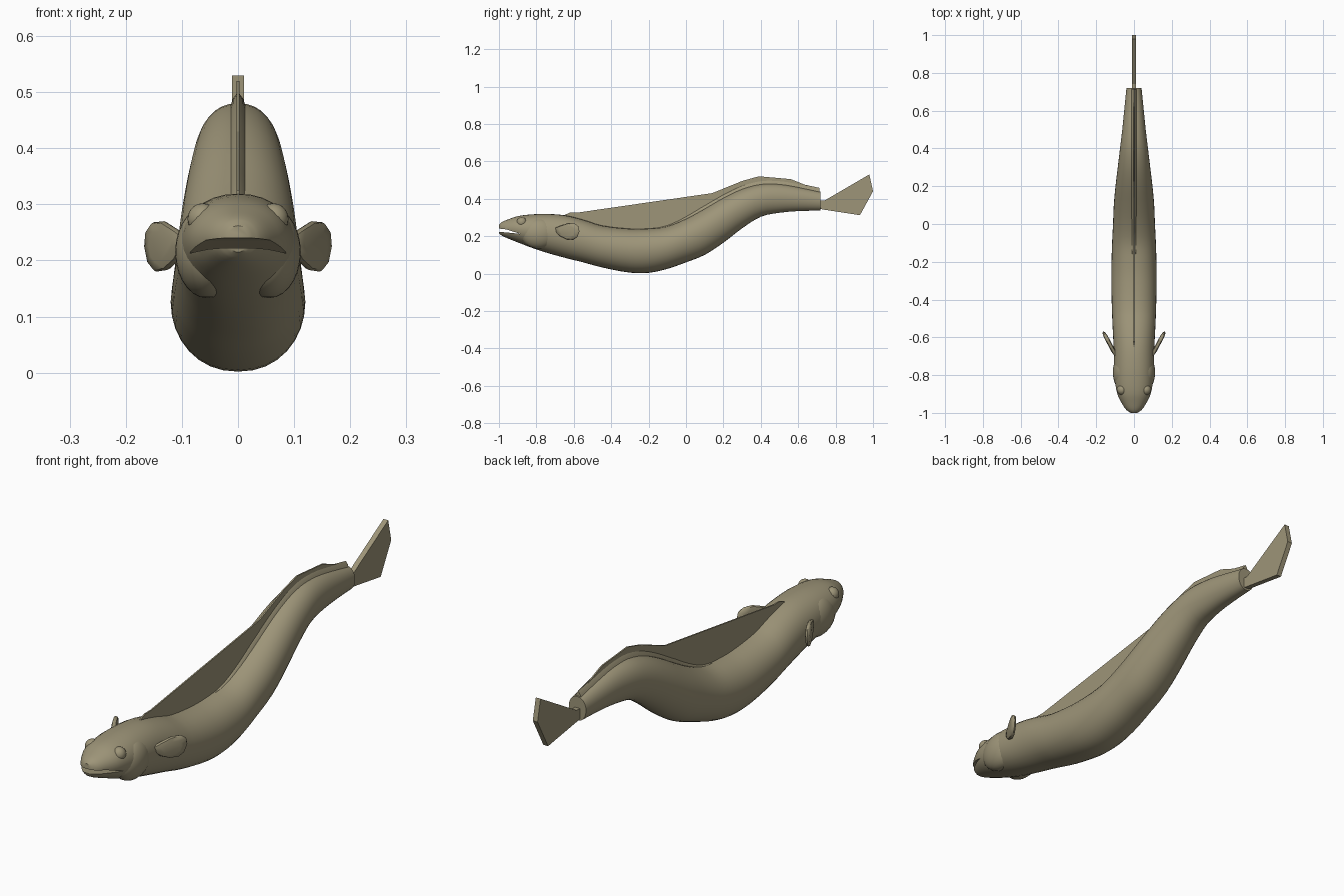
import bpy, bmesh, math
from mathutils import Vector

if "Cube" in bpy.data.objects:
    bpy.data.objects.remove(bpy.data.objects["Cube"])

skin = bpy.data.materials.new("olive_skin")
skin.diffuse_color = (0.34, 0.30, 0.19, 1)
skin.use_nodes = True
skin.node_tree.nodes["Principled BSDF"].inputs["Base Color"].default_value = skin.diffuse_color


def finish(name, bm, angle=40):
    bmesh.ops.recalc_face_normals(bm, faces=bm.faces)
    me = bpy.data.meshes.new(name)
    bm.to_mesh(me)
    bm.free()
    me.materials.append(skin)
    ob = bpy.data.objects.new(name, me)
    bpy.context.collection.objects.link(ob)
    bpy.ops.object.select_all(action='DESELECT')
    ob.select_set(True)
    bpy.context.view_layer.objects.active = ob
    if angle:
        bpy.ops.object.shade_smooth_by_angle(angle=math.radians(angle))
    return ob


def loft(bm, rings):
    rows = [[bm.verts.new(p) for p in r] for r in rings]
    n = len(rows[0])
    for a, b in zip(rows, rows[1:]):
        for i in range(n):
            bm.faces.new((a[i], a[(i + 1) % n], b[(i + 1) % n], b[i]))
    bm.faces.new(rows[0])
    bm.faces.new(rows[-1])


def slab(name, pts, t):
    """Upright sheet from a (y, z) outline, half thickness t."""
    bm = bmesh.new()
    loft(bm, [[(x, y, z) for y, z in pts] for x in (-t, t)])
    bmesh.ops.triangulate(bm, faces=[f for f in bm.faces if len(f.verts) > 4])
    return finish(name, bm, 0)


# body stations: y, bottom z, top z, half width
ST = [(-1.0, .215, .262, .018), (-.985, .203, .275, .04), (-.95, .187, .29, .064),
      (-.9, .167, .307, .088), (-.83, .14, .316, .101), (-.75, .113, .319, .106),
      (-.65, .085, .312, .108), (-.55, .06, .288, .113), (-.45, .033, .257, .117),
      (-.3, .005, .24, .12), (-.2, .004, .241, .119), (-.1, .025, .253, .116),
      (.0, .06, .293, .111), (.1, .1, .347, .107), (.2, .165, .405, .098),
      (.3, .242, .452, .086), (.4, .304, .478, .074), (.5, .325, .478, .062),
      (.6, .334, .462, .052), (.72, .337, .437, .04)]


def sample(y):
    """Smooth interpolation of the station table."""
    i = max(k for k in range(len(ST) - 1) if ST[k][0] <= y + 1e-9)
    a, b = ST[i], ST[i + 1]
    p, q = ST[max(i - 1, 0)], ST[min(i + 2, len(ST) - 1)]
    h = b[0] - a[0]
    t = (y - a[0]) / h
    out = []
    for c in (1, 2, 3):
        m0 = (b[c] - p[c]) / (b[0] - p[0]) * h
        m1 = (q[c] - a[c]) / (q[0] - a[0]) * h
        out.append((2*t**3 - 3*t*t + 1) * a[c] + (t**3 - 2*t*t + t) * m0
                   + (3*t*t - 2*t**3) * b[c] + (t**3 - t*t) * m1)
    return out


def ring(y, n=32):
    lo, hi, w = sample(y)
    mid = lo + .52 * (hi - lo)
    r = []
    for k in range(n):
        s, c = math.sin(2 * math.pi * k / n), math.cos(2 * math.pi * k / n)
        r.append((w * math.copysign(abs(c) ** .92, c), y,
                  mid + s * (hi - mid if s > 0 else mid - lo)))
    return r


ys = []
for a, b in zip(ST, ST[1:]):
    ys += [a[0] + (b[0] - a[0]) * k / 3 for k in range(3)]
ys.append(ST[-1][0])
bm = bmesh.new()
loft(bm, [ring(y) for y in ys])
body = finish("body", bm)

# mouth slit cut through the snout
cut = slab("mouth_cutter", [(-1.05, .226), (-1.05, .246), (-.96, .236), (-.885, .212), (-.96, .22)], .2)
cut.hide_render = True
mod = body.modifiers.new("mouth", 'BOOLEAN')
mod.object, mod.operation, mod.solver = cut, 'DIFFERENCE', 'EXACT'
bpy.ops.object.select_all(action='DESELECT')
body.select_set(True)
bpy.context.view_layer.objects.active = body
bpy.ops.object.modifier_apply(modifier="mouth")
bpy.data.objects.remove(cut)
bpy.ops.object.shade_smooth_by_angle(angle=math.radians(40))


def ball(name, loc, scale, seg=20):
    bm = bmesh.new()
    bmesh.ops.create_uvsphere(bm, u_segments=seg, v_segments=seg // 2, radius=1)
    for v in bm.verts:
        v.co = Vector([l + s * c for l, s, c in zip(loc, scale, v.co)])
    return finish(name, bm, 60)


# pectoral fin outline: distance along the fin, z
FIN = [(0, .225), (.03, .20), (.07, .183), (.11, .18), (.135, .195), (.148, .225),
       (.143, .252), (.12, .268), (.08, .27), (.04, .258), (0, .245)]
for side, s in (("left", 1), ("right", -1)):
    ball("eye_" + side, (s * .063, -.878, .274), (.027, .028, .028))
    ball("gill_cover_" + side, (s * .055, -.785, .215), (.057, .1, .082), 28)
    along, out = Vector((s * .47, .88, 0)), Vector((s * .88, -.47, 0))
    root = Vector((s * .094, -.70, 0))
    rings = []
    for k, d in ((.6, -.011), (.93, -.007), (1, 0), (.93, .007), (.6, .011)):
        rings.append([root + along * (.075 + (u - .075) * k) + out * d
                      + Vector((0, 0, .225 + (z - .225) * k)) for u, z in FIN])
    bm = bmesh.new()
    loft(bm, rings)
    finish("pectoral_fin_" + side, bm, 50)


# thin dorsal sheet spanning the hollow of the back, then following it to the tail
def sheet(name, top, t, sink=.02):
    y0, y1 = top[0][0], top[-1][0]
    base = [(y0 + (y1 - y0) * k / 24) for k in range(25)]
    slab(name, top + [(y, sample(y)[1] - sink) for y in reversed(base)], t)


sheet("dorsal_fin", [(-.65, .313), (-.62, .326), (-.58, .326), (.14, .43), (.3, .495), (.39, .52),
                     (.56, .505), (.66, .465), (.7, .455), (.715, .43)], .003)

# raised ridge along the root of the fin
bm = bmesh.new()
rings = []
for k in range(31):
    y = -.16 + .875 * k / 30
    z, g = sample(y)[1], min(1, k / 8)
    rings.append([(-.016, y, z - .012), (-.009, y, z + .008 * g), (0, y, z + .02 * g),
                  (.009, y, z + .008 * g), (.016, y, z - .012)])
loft(bm, rings)
finish("dorsal_ridge", bm, 50)

# flat tail fin
slab("tail_fin", [(.71, .39), (.74, .39), (.98, .53), (1.0, .44), (.93, .312), (.73, .343), (.71, .35)], .011)
